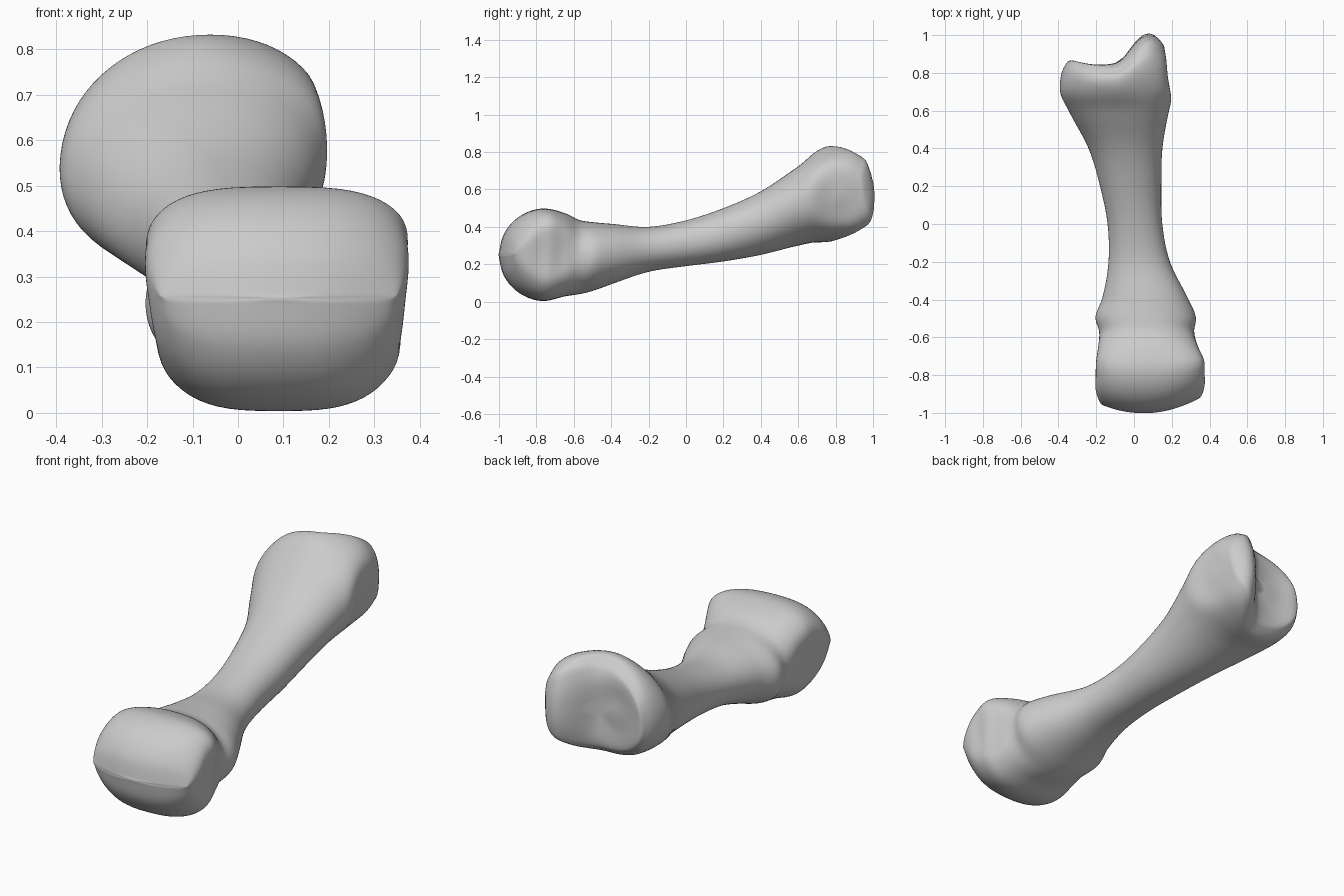
import bpy, bmesh, math
from mathutils import Vector

if "Cube" in bpy.data.objects:
    bpy.data.objects.remove(bpy.data.objects["Cube"])

RING, STEPS = 72, 7


def smooth(t):
    t = min(max(t, 0), 1)
    return t * t * (3 - 2 * t)


def roller_section(angle):
    # Slice of the round knuckle that lies across the front end
    c, s = math.cos(angle), math.sin(angle)
    y, half, inset = -.755 - .247 * c, .248 * s, .04 * c ** 6
    return (y, inset - .205, .383 - inset, .251 - half, .251 + half)


# Knuckle slices, then shaft and joint as y, x min, x max, z min, z max
sections = [roller_section(math.radians(a)) for a in range(2, 91, 22)]
sections += [
    (-.65, -.195, .355, .028, .475),
    (-.57, -.185, .32, .04, .437),
    (-.49, -.205, .328, .06, .425),
    (-.38, -.165, .28, .1, .415),
    (-.2, -.135, .19, .16, .4),
    (0, -.14, .15, .19, .435),
    (.2, -.18, .145, .215, .5),
    (.4, -.24, .15, .25, .59),
    (.58, -.335, .18, .295, .71),
    (.7, -.385, .207, .315, .79),
    (.82, -.39, .207, .318, .828),
    (.93, -.375, .195, .328, .828),
    (1, -.345, .17, .37, .785),
]

# Outline of the notched joint end as x, y
notch = [(-.4, .85), (-.32, .89), (-.1, .89), (.08, 1.015), (.2, .94)]


def spline(a, b, c, d, t):
    return b + (c - a + t * (2*a - 5*b + 4*c - d + t * (3*(b - c) + d - a))) * t / 2


def notch_y(x):
    for (x0, y0), (x1, y1) in zip(notch, notch[1:]):
        if x <= x1:
            return y0 + (y1 - y0) * smooth((x - x0) / (x1 - x0))
    return notch[-1][1]


def ring_points(section, scale=1):
    y, x0, x1, z0, z1 = section
    middle = Vector(((x0 + x1) / 2, y, (z0 + z1) / 2))
    # Boxy knuckle, round shaft, slightly leaning joint
    knuckle = smooth((-y - .5) / .25)
    joint = smooth((y - .1) / .6)
    power = 2 / (2.1 + knuckle)
    points = []
    for i in range(RING):
        c, s = math.cos(math.tau * i / RING), math.sin(math.tau * i / RING)
        u = scale * math.copysign(abs(c) ** power, c)
        v = scale * math.copysign(abs(s) ** power, s)
        x = (x1 - x0) / 2 * u * (1 + .1 * knuckle * v) + .03 * joint * v
        points.append(middle + Vector((x, 0, (z1 - z0) / 2 * v)))
    return points


# Dished faces as centre, radius, push
dents = [
    ((.37, -.72, .27), .18, (-.025, 0, 0)),
    ((-.21, -.74, .25), .18, (.015, 0, 0)),
    ((.19, .82, .56), .2, (-.035, 0, 0)),
    ((-.18, .89, .56), .23, (0, -.045, 0)),
]


def shape(point):
    p = point.copy()
    # Bowed knuckle front
    if p.y < -.6:
        p.y += .9 * (p.x - .05) ** 2 * smooth((-.6 - p.y) / .4)
    # Notched joint end, drawn back gradually
    if p.y > .6:
        end = notch_y(p.x) - .06 * min(((p.z - .56) / .22) ** 2, 1.3)
        p.y += (end - 1) * ((p.y - .6) / .4) ** 1.4
    for centre, radius, push in dents:
        near = 1 - (p - Vector(centre)).length / radius
        p += Vector(push) * smooth(near * 1.3)
    return p


# Interpolated rings, closed by shrinking rings at both ends
last = len(sections) - 1
caps = [k / 9 for k in range(8, 0, -1)]
rings = [ring_points(sections[0], k) for k in reversed(caps)]
for i in range(last):
    four = [sections[min(max(i + j, 0), last)] for j in (-1, 0, 1, 2)]
    for step in range(STEPS):
        rings.append(ring_points([spline(*v, step / STEPS) for v in zip(*four)]))
rings += [ring_points(sections[last], k) for k in [1] + caps]

# Skin the rings and soften the surface
bm = bmesh.new()
loops = [[bm.verts.new(shape(p)) for p in ring] for ring in rings]
for a, b in zip(loops, loops[1:]):
    for i in range(RING):
        j = (i + 1) % RING
        bm.faces.new((a[i], a[j], b[j], b[i]))
bm.faces.new(loops[0])
bm.faces.new(loops[-1])
for _ in range(3):
    bmesh.ops.smooth_vert(bm, verts=bm.verts, factor=.5,
                          use_axis_x=True, use_axis_y=True, use_axis_z=True)
bmesh.ops.recalc_face_normals(bm, faces=bm.faces)

mesh = bpy.data.meshes.new("finger_bone")
bm.to_mesh(mesh)
bm.free()
bone = bpy.data.objects.new("finger_bone", mesh)
bpy.context.collection.objects.link(bone)

# Plain grey bone
grey = bpy.data.materials.new("bone_grey")
grey.use_nodes = True
colour = (.6, .6, .6, 1)
grey.diffuse_color = colour
grey.node_tree.nodes["Principled BSDF"].inputs["Base Color"].default_value = colour
mesh.materials.append(grey)

bpy.context.view_layer.objects.active = bone
bone.select_set(True)
bpy.ops.object.shade_smooth_by_angle(angle=math.radians(40))
